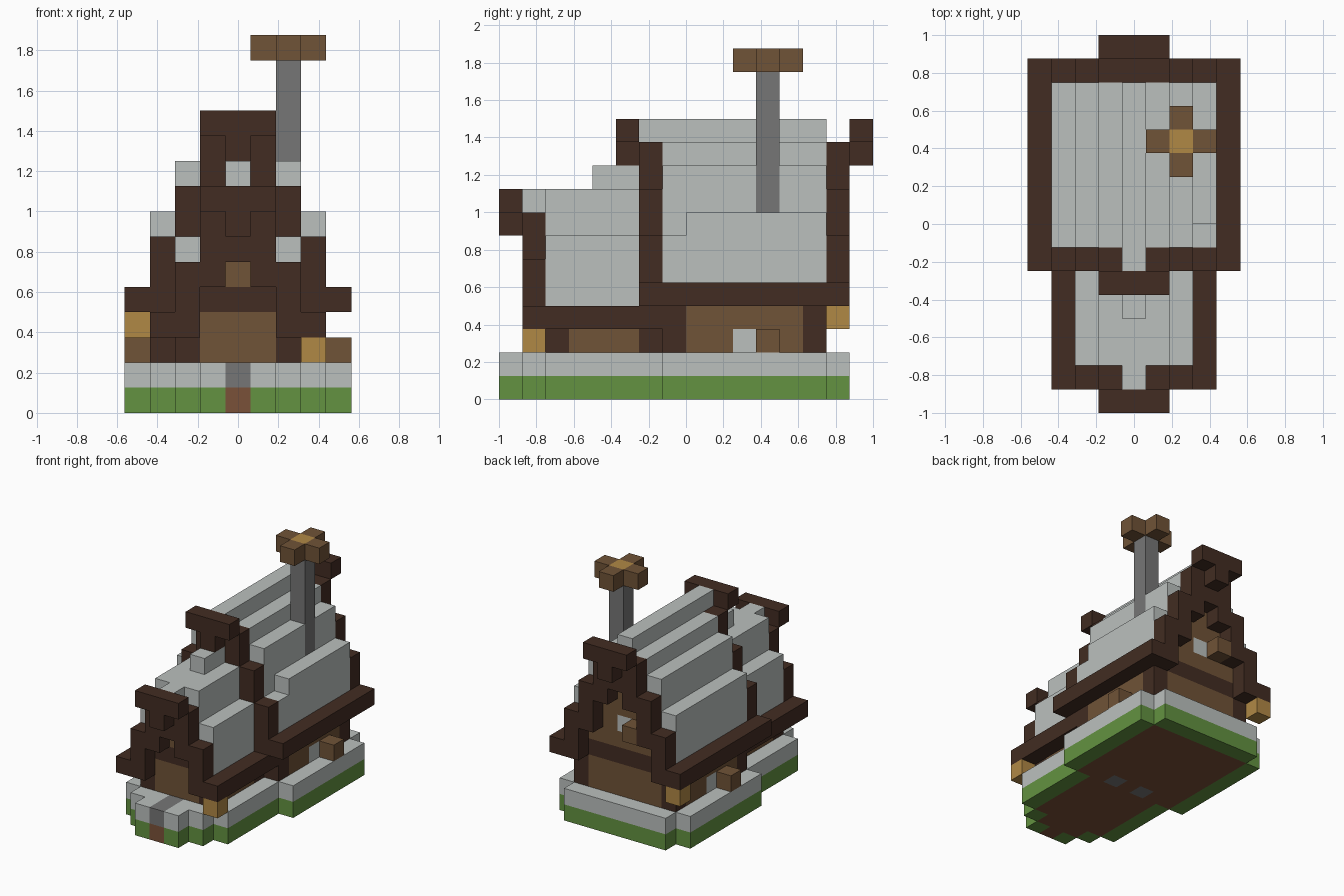
import bpy
import bmesh
from mathutils import Vector

cube = bpy.data.objects.get("Cube")
if cube:
    bpy.data.objects.remove(cube, do_unlink=True)

U = 0.125  # edge of one block


def srgb(hex_text):
    vals = [int(hex_text[n:n + 2], 16) / 255 for n in (0, 2, 4)]
    return [v / 12.92 if v < 0.04045 else ((v + 0.055) / 1.055) ** 2.4 for v in vals] + [1.0]


def material(name, hex_text):
    m = bpy.data.materials.new(name)
    m.use_nodes = True
    m.diffuse_color = srgb(hex_text)
    bsdf = m.node_tree.nodes["Principled BSDF"]
    bsdf.inputs["Base Color"].default_value = srgb(hex_text)
    bsdf.inputs["Roughness"].default_value = 0.9
    return m


TIMBER = material("dark timber", "422c22")
PLANK = material("brown plank", "705337")
OCHRE = material("ochre wood", "b08845")
PALE = material("pale stone", "bbc0be")
GREY = material("grey stone", "767676")
GRASS = material("grass green", "639241")
DIRT = material("dirt brown", "7a5139")

grid = {}   # block position -> part name
parts = {}  # part name -> material


def fill(part, mat, x, y, z, mirror=False):
    """Fill an inclusive block range; x, y and z are a number or a (low, high) pair."""
    parts[part] = mat
    spans = [(s, s) if isinstance(s, int) else s for s in (x, y, z)]
    (x0, x1), (y0, y1), (z0, z1) = spans
    for i in range(x0, x1 + 1):
        for j in range(y0, y1 + 1):
            for k in range(z0, z1 + 1):
                grid[i, j, k] = part
                if mirror:
                    grid[-i, j, k] = part


def gable_frame(part, y, eave, half):
    """Stepped timber frame, two blocks up for each block in, closed at the peak."""
    fill(part, TIMBER, half, y, eave, True)
    for n in range(1, half):
        low = eave + 2 * (n - 1)
        fill(part, TIMBER, half - n, y, (low, low + 2), True)
    top = eave + 2 * (half - 1)
    fill(part, TIMBER, 0, y, (top - 1, top))


def finial(part, y, top):
    fill(part, TIMBER, (-1, 1), y, top)
    fill(part, TIMBER, 0, y, top - 1)


# Ground slab and stone foundation, stepped at the front
for half, rows in ((1, 0), (2, 1), (3, (2, 6)), (4, (7, 13)), (3, 14)):
    fill("grass_base", GRASS, (-half, half), rows, 0)
    fill("stone_foundation", PALE, (-half, half), rows, 1)
ground = {c for c in grid if c[2] == 0}
for i, j, k in ground:
    if {(i + 1, j, 0), (i - 1, j, 0), (i, j + 1, 0), (i, j - 1, 0)} <= ground:
        fill("dirt_core", DIRT, i, j, 0)
fill("dirt_core", DIRT, 0, 0, 0)
fill("buried_stone", GREY, 1, 7, 0, True)
fill("door_path", GREY, 0, (0, 1), 1)

# Rear hall walls
fill("hall_walls", PLANK, 3, (8, 12), (2, 3), True)
fill("hall_walls", PLANK, (-2, 2), 13, (2, 3))
fill("hall_beam", TIMBER, (-2, 2), 13, 4)
for half, rows in ((2, 5), (1, (6, 7)), (0, 8)):
    fill("hall_gable", PLANK, (-half, half), 13, rows)
for y in (7, 13):
    fill("hall_posts", TIMBER, 3, y, (2, 3), True)

# Porch walls
fill("porch_walls", PLANK, 2, (3, 5), (2, 3), True)
fill("porch_door_wall", PLANK, (-1, 1), 2, (2, 3))
fill("porch_beam", TIMBER, (-1, 1), 2, 4)
fill("porch_gable", PLANK, (-1, 1), 2, 5)
for y in (2, 6):
    fill("porch_posts", TIMBER, 2, y, (2, 3), True)

# Hall roof, with one block left out on one side
for x, rows in ((3, (4, 7)), (2, (6, 9)), (1, (8, 10))):
    fill("hall_roof", PALE, x, (7, 13), rows, True)
fill("hall_roof", PALE, 0, (7, 13), (9, 11))
del grid[3, 7, 7]
fill("hall_eaves", TIMBER, 4, (6, 14), 4, True)
gable_frame("hall_front_frame", 6, 4, 4)
gable_frame("hall_back_frame", 14, 4, 4)
fill("hall_roof", PALE, 0, 6, 11)
finial("hall_front_finial", 5, 11)
finial("hall_back_finial", 15, 11)

# Porch roof
fill("porch_roof", PALE, 2, (2, 5), (4, 6), True)
fill("porch_roof", PALE, 1, (2, 5), (6, 8), True)
fill("porch_roof", PALE, 0, (2, 5), (7, 8))
fill("porch_eaves", TIMBER, 3, (1, 6), 3, True)
gable_frame("porch_frame", 1, 3, 3)
fill("porch_roof", PALE, 0, 1, 8)
fill("porch_roof", PALE, 0, (4, 5), 9)
finial("porch_finial", 0, 8)

# Windows, each with a shutter block on its right as seen from outside
fill("windows", PALE, 3, 10, 2, True)
fill("windows", PALE, 0, 13, 6)
fill("shutters", PLANK, 4, 11, 2)
fill("shutters", PLANK, -4, 9, 2)
fill("shutters", PLANK, -1, 14, 6)

# Lanterns under the eaves
fill("front_lantern", OCHRE, 3, 1, 2)
fill("back_lantern", OCHRE, -4, 14, 3)

# Chimney and cross-shaped cap
fill("chimney", GREY, 2, 11, (6, 13))
fill("chimney_cap_arms", PLANK, (1, 3), 11, 14)
fill("chimney_cap_arms", PLANK, 2, (10, 12), 14)
fill("chimney_cap_centre", OCHRE, 2, 11, 14)

# Outer shell of each part
AXES = [Vector((s if n == 0 else 0, s if n == 1 else 0, s if n == 2 else 0))
        for n in range(3) for s in (-1, 1)]


def build(part, mat):
    bm = bmesh.new()
    for cell in [c for c in grid if grid[c] == part]:
        for d in AXES:
            if tuple(int(c + e) for c, e in zip(cell, d)) in grid:
                continue
            u = Vector((d.y, d.z, d.x))
            v = d.cross(u)
            mid = Vector(cell) + Vector((0, 0.5 - 8, 0.5)) + d / 2
            corners = (-u - v, u - v, u + v, v - u)
            bm.faces.new([bm.verts.new((mid + c / 2) * U) for c in corners])
    bmesh.ops.remove_doubles(bm, verts=bm.verts, dist=0.001)
    mesh = bpy.data.meshes.new(part)
    bm.to_mesh(mesh)
    bm.free()
    mesh.materials.append(mat)
    bpy.context.collection.objects.link(bpy.data.objects.new(part, mesh))


for part, mat in parts.items():
    build(part, mat)
